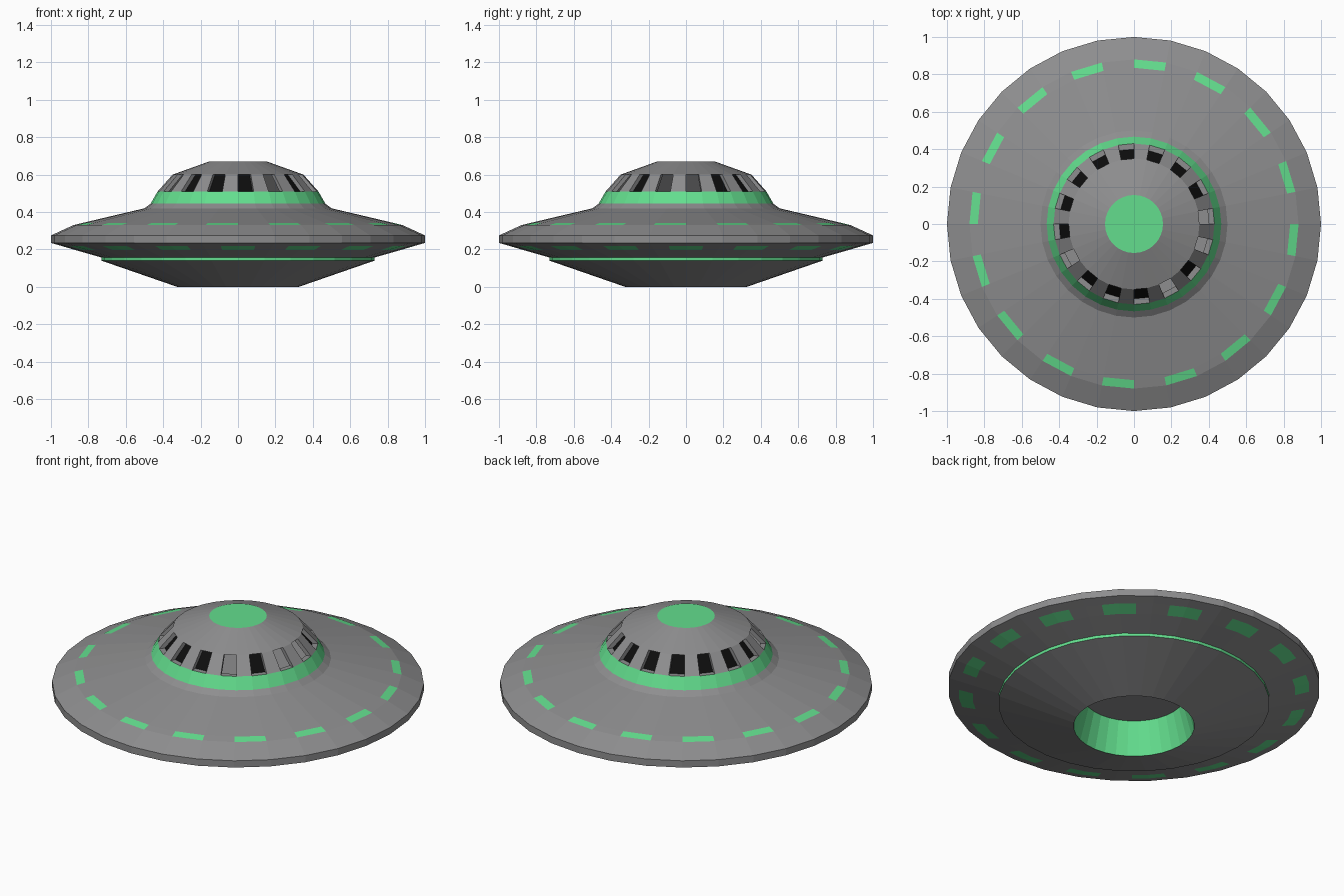
import bpy, bmesh, math

if "Cube" in bpy.data.objects:
    bpy.data.objects.remove(bpy.data.objects["Cube"])

N = 64  # two faces per flat side of a 32-sided body


def mat(name, col):
    m = bpy.data.materials.new(name)
    m.diffuse_color = (*col, 1)
    m.use_nodes = True
    m.node_tree.nodes["Principled BSDF"].inputs["Base Color"].default_value = m.diffuse_color
    return m


MATS = [mat("hull grey", (0.27, 0.27, 0.275)),
        mat("glow green", (0.125, 0.73, 0.27)),
        mat("window black", (0.004, 0.004, 0.004))]
GREY, GREEN, BLACK = 0, 1, 2


def pt(r, z, k):
    """Point k on a 32-gon; odd k are the middles of its sides."""
    a = 2 * math.pi * k / N
    if k % 2:
        r *= math.cos(2 * math.pi / N)
    return (r * math.cos(a), r * math.sin(a), z)


def finish(name, bm):
    bmesh.ops.remove_doubles(bm, verts=bm.verts, dist=1e-5)
    me = bpy.data.meshes.new(name)
    bm.to_mesh(me)
    bm.free()
    for m in MATS:
        me.materials.append(m)
    ob = bpy.data.objects.new(name, me)
    bpy.context.collection.objects.link(ob)
    return ob


def lathe(name, prof, rule=lambda i, k: GREY):
    """Revolve (r, z) points; rule(segment, side) gives colour, None = opening."""
    bm = bmesh.new()
    for i in range(len(prof) - 1):
        (r0, z0), (r1, z1) = prof[i], prof[i + 1]
        for k in range(N):
            c = rule(i, k)
            if c is None:
                continue
            ps = [pt(r0, z0, k)]
            if r0 > 0:
                ps.append(pt(r0, z0, k + 1))
            ps.append(pt(r1, z1, k + 1))
            if r1 > 0:
                ps.append(pt(r1, z1, k))
            bm.faces.new([bm.verts.new(p) for p in ps]).material_index = c
    return finish(name, bm)


# lower hull: recessed hatch, belly cone, glowing ring, underside lights
lathe("lower_hull",
      [(0, 0.19), (0.275, 0.19), (0.325, 0), (0.73, 0.14), (0.73, 0.157),
       (0.87, 0.197), (0.945, 0.219), (1, 0.235)],
      lambda i, k: GREEN if i in (1, 3) or (i == 5 and k % 4 in (0, 3)) else GREY)

# upper hull: rim, alternating lights, disc, collar and green band
lathe("upper_hull",
      [(1, 0.235), (1, 0.275), (0.88, 0.33), (0.835, 0.341), (0.50, 0.42),
       (0.467, 0.445), (0.43, 0.51)],
      lambda i, k: GREEN if i == 5 or (i == 2 and k // 2 % 2) else GREY)

# dome: wall with open windows, cap and green top light
B, T = (0.43, 0.51), (0.35, 0.60)
lathe("dome", [B, T, (0.155, 0.67), (0, 0.67)],
      lambda i, k: (GREY if k // 2 % 2 else None) if i == 0 else GREEN if i == 2 else GREY)

# cabin floor seen through the open windows
lathe("cabin_floor", [(0.455, 0.46), (0, 0.46)])

# window recesses: sill, lintel, jambs and black panes (four have no pane)
OPEN = (0, 18, 26, 30)
D = 0.03
bm = bmesh.new()
for s in range(0, 32, 2):
    def ring(d):
        return [pt(r - d, z, k) for (r, z), k in
                ((B, 2 * s), (B, 2 * s + 2), (T, 2 * s + 2), (T, 2 * s))]
    out, inn = ring(0), ring(D)
    for j in range(4):
        n = (j + 1) % 4
        bm.faces.new([bm.verts.new(p) for p in (out[j], out[n], inn[n], inn[j])])
    if s not in OPEN:
        bm.faces.new([bm.verts.new(p) for p in inn]).material_index = BLACK
finish("windows", bm)
